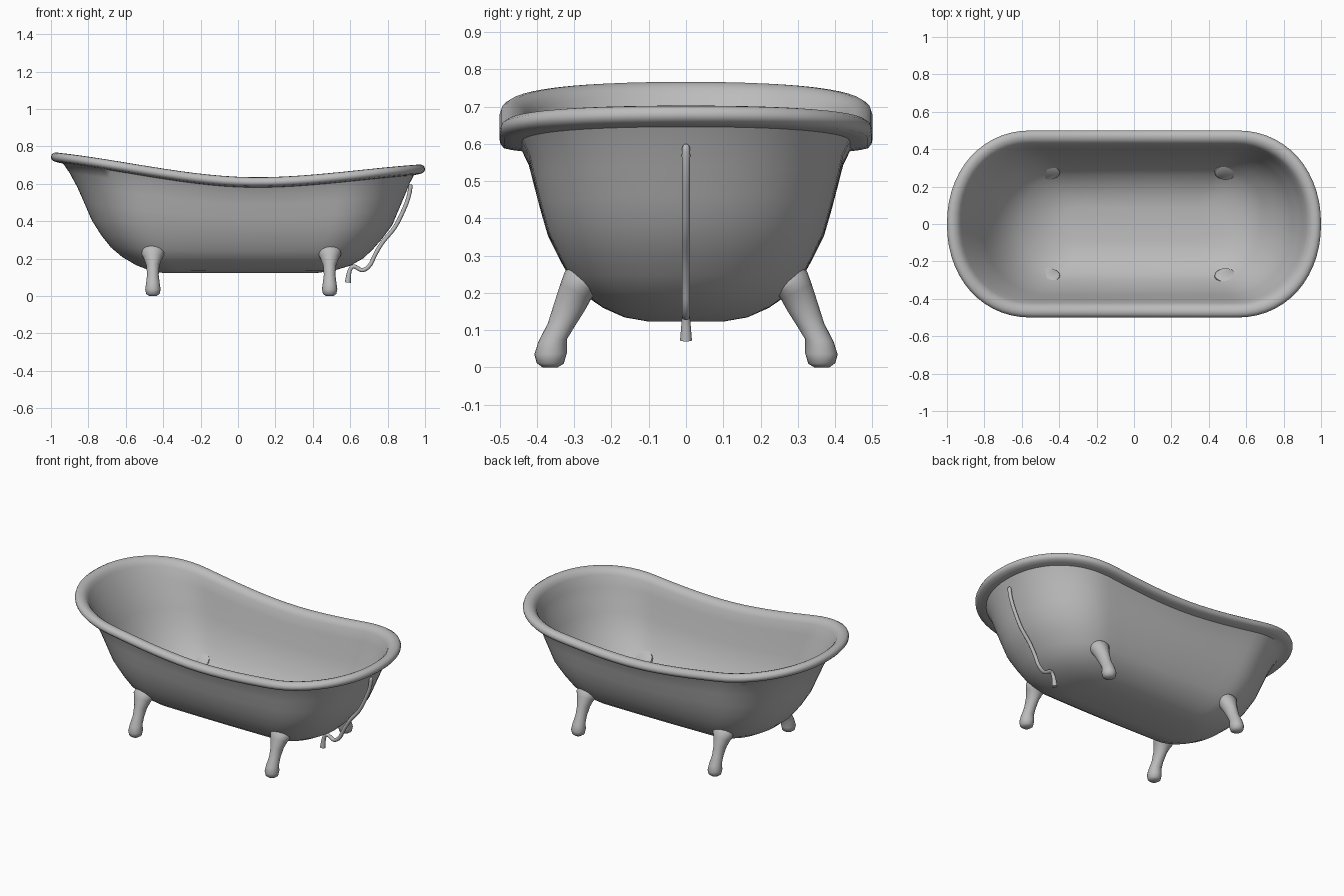
import bpy, bmesh, math
from mathutils import Vector

cube = bpy.data.objects.get("Cube")
if cube:
    bpy.data.objects.remove(cube, do_unlink=True)

grey = bpy.data.materials.new("enamel_grey")
grey.use_nodes = True
colour = (0.5, 0.5, 0.5, 1)
grey.diffuse_color = colour
grey.node_tree.nodes["Principled BSDF"].inputs["Base Color"].default_value = colour


def loft(name, rings):
    """Join closed rings of points into one capped smooth skin."""
    bm = bmesh.new()
    loops = [[bm.verts.new(p) for p in ring] for ring in rings]
    for a, b in zip(loops, loops[1:]):
        for i in range(len(a)):
            j = (i + 1) % len(a)
            bm.faces.new((a[i], a[j], b[j], b[i]))
    bm.faces.new(loops[0])
    bm.faces.new(loops[-1])
    bmesh.ops.recalc_face_normals(bm, faces=bm.faces)
    mesh = bpy.data.meshes.new(name)
    bm.to_mesh(mesh)
    bm.free()
    obj = bpy.data.objects.new(name, mesh)
    bpy.context.collection.objects.link(obj)
    mesh.materials.append(grey)
    bpy.ops.object.select_all(action='DESELECT')
    obj.select_set(True)
    bpy.context.view_layer.objects.active = obj
    bpy.ops.object.shade_smooth_by_angle(angle=math.radians(50))
    return obj


def rim_height(x):
    """Sweeping top edge: high at the back rest, dipped in the middle."""
    u, rise = ((0.1 - x) / 1.1, 0.135) if x < 0.1 else ((x - 0.1) / 0.9, 0.07)
    return 0.635 + rise * (0.6 * u * u * (3 - 2 * u) + 0.4 * u * u)


def outline(left, right, half, height, n=14):
    """Long rounded ring with straight sides; height is a function of x."""
    def end(reach, sign):
        start = reach - 0.9 * half
        pts = []
        for i in range(2 * n + 1):
            a = math.pi * (i / (2 * n) - 0.5)
            c, s = abs(math.cos(a)), math.sin(a)
            x = start + 0.9 * half * c ** 0.95
            y = half * math.copysign(abs(s) ** 0.95, s)
            pts.append((sign * x, sign * y))
        return pts

    e1, e2 = end(right, 1), end(left, -1)
    flat = []
    for side, nxt in ((e1, e2), (e2, e1)):
        flat += side
        a, b = Vector(side[-1]), Vector(nxt[0])
        flat += [tuple(a.lerp(b, k / n)) for k in range(1, n)]
    return [(x, y, height(x)) for x, y in flat]


# Tub wall levels: height fraction, left reach, right reach, half width
levels = [
    (0, .40, .42, .10), (.025, .47, .51, .165), (.08, .545, .60, .222),
    (.16, .62, .672, .275), (.25, .68, .72, .31), (.36, .73, .77, .338),
    (.5, .782, .825, .370), (.65, .82, .858, .39), (.8, .86, .892, .408),
    (.92, .90, .918, .422), (1, .935, .94, .44)]
# Rolled rim: inset from the outer edge, height below the top edge
rim = [(.035, .052), (.012, .047), (.002, .036), (0, .025), (.005, .011),
       (.018, .002), (.034, 0), (.05, .004), (.064, .014), (.076, .032)]


def wall(level, inset, lift):
    s, left, right, half = level
    base = 0.123 + lift
    return outline(left - inset, right - inset, half - inset,
                   lambda x: base + s * (rim_height(x) - 0.055 - base))


rings = [wall(lv, 0, 0) for lv in levels]
rings += [outline(1 - d, 1 - d, 0.5 - d, lambda x, h=h: rim_height(x) - h) for d, h in rim]
rings += [wall(lv, 0.013, 0.012) for lv in reversed(levels[:-1])]
loft("tub", rings)

# Legs: outer (y, z), inner (y, z), half width of each section
sections = [
    (.385, 0, .345, 0, .02), (.401, .012, .328, .01, .036),
    (.407, .035, .32, .038, .041), (.396, .07, .32, .075, .036),
    (.371, .118, .300, .108, .031), (.353, .175, .272, .152, .035),
    (.337, .225, .256, .181, .05), (.325, .258, .247, .194, .062),
    (.308, .272, .238, .203, .058), (.296, .266, .236, .212, .045)]


def leg(name, x, side):
    rings = []
    for yo, zo, yi, zi, w in sections:
        mid, arm = Vector((yo + yi, zo + zi)) / 2, Vector((yo - yi, zo - zi)) / 2
        ring = []
        for i in range(20):
            a = math.tau * i / 20
            p = mid + arm * math.cos(a)
            ring.append((x + w * math.sin(a), side * p.x, p.y))
        rings.append(ring)
    loft(name, rings)


for end, x in (("right", -0.455), ("left", 0.49)):
    leg("front_leg_" + end, x, -1)
    leg("back_leg_" + end, x, 1)

# Waste pipe following the foot end: x, z, radius
path = [(.92, .598, .005), (.922, .585, .011), (.912, .53, .011), (.89, .47, .011),
        (.84, .37, .011), (.775, .29, .011), (.735, .225, .011), (.705, .165, .011),
        (.665, .138, .011), (.62, .158, .011), (.597, .135, .011), (.587, .072, .016)]
knots = [Vector(p) for p in path]
fine = []
for i in range(len(knots) - 1):
    p0, p1, p2, p3 = (knots[min(max(i + k, 0), len(knots) - 1)] for k in (-1, 0, 1, 2))
    for k in range(5):
        t = k / 5
        fine.append(0.5 * (2 * p1 + (p2 - p0) * t + (2 * p0 - 5 * p1 + 4 * p2 - p3) * t * t
                           + (3 * p1 - p0 - 3 * p2 + p3) * t ** 3))
fine.append(knots[-1])
rings = []
for i, p in enumerate(fine):
    d = fine[min(i + 1, len(fine) - 1)] - fine[max(i - 1, 0)]
    across = Vector((-d.y, d.x)).normalized()
    rings.append([(p.x + across.x * p.z * math.cos(a), p.z * math.sin(a),
                   p.y + across.y * p.z * math.cos(a))
                  for a in (math.tau * k / 12 for k in range(12))])
loft("waste_pipe", rings)
